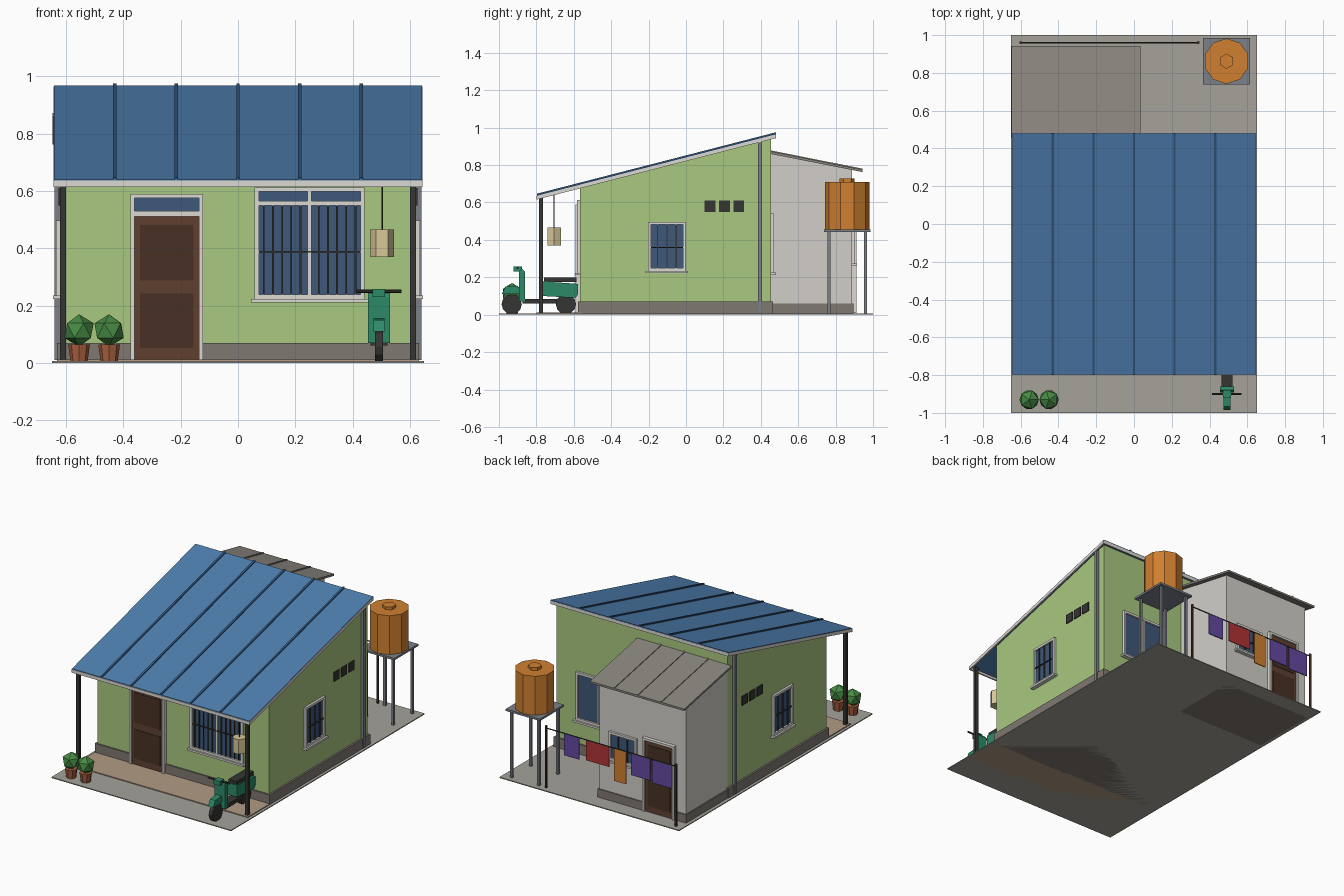
import bpy, bmesh, math
from mathutils import Matrix, Vector

if "Cube" in bpy.data.objects:
    bpy.data.objects.remove(bpy.data.objects["Cube"])


def mat(name, hexcol):
    m = bpy.data.materials.new(name)
    c = [int(hexcol[i:i + 2], 16) / 255 for i in (0, 2, 4)]
    m.diffuse_color = [((v + .055) / 1.055) ** 2.4 for v in c] + [1]
    m.use_nodes = True
    m.node_tree.nodes["Principled BSDF"].inputs["Base Color"].default_value = m.diffuse_color
    return m


GREEN, BLUE, RIB = mat("green_paint", "A9C880"), mat("blue_roof", "4F7FB0"), mat("rib_blue", "34587F")
WHITE, GLASS, DARK = mat("white_trim", "DCDAD4"), mat("glass", "3F5878"), mat("dark_metal", "353533")
PLINTH, WOOD, PANEL = mat("plinth", "807872"), mat("wood", "5E4030"), mat("wood_dark", "483024")
CONC, TILE, ANNEX = mat("concrete", "A5A29A"), mat("tile", "B39C86"), mat("annex_wall", "D2CFC8")
SHEET, STEEL, ORANGE = mat("annex_roof", "8A867E"), mat("steel", "7C8088"), mat("tank_orange", "D08030")
LEAF, POT, TEAL = mat("leaf", "478A44"), mat("clay", "A8603F"), mat("scooter_green", "2C8A68")
LAMP, VIOLET, RED = mat("lamp", "D8C898"), mat("violet_cloth", "6448A0"), mat("red_cloth", "B03434")


def finish(name, bm, m):
    bmesh.ops.recalc_face_normals(bm, faces=bm.faces)
    me = bpy.data.meshes.new(name)
    bm.to_mesh(me)
    bm.free()
    me.materials.append(m)
    ob = bpy.data.objects.new(name, me)
    bpy.context.collection.objects.link(ob)
    return ob


def box(name, x0, x1, y0, y1, z0, z1, m):
    bm = bmesh.new()
    s = Matrix.Diagonal((abs(x1 - x0), abs(y1 - y0), abs(z1 - z0), 1))
    t = Matrix.Translation(((x0 + x1) / 2, (y0 + y1) / 2, (z0 + z1) / 2))
    bmesh.ops.create_cube(bm, size=1, matrix=t @ s)
    return finish(name, bm, m)


def prism(name, profile, x0, x1, m):
    """Extrude a (y, z) profile along x."""
    bm = bmesh.new()
    f = bm.faces.new([bm.verts.new((x0, y, z)) for y, z in profile])
    r = bmesh.ops.extrude_face_region(bm, geom=[f])
    bmesh.ops.translate(bm, vec=(x1 - x0, 0, 0), verts=[v for v in r["geom"] if isinstance(v, bmesh.types.BMVert)])
    return finish(name, bm, m)


def rod(name, a, b, r1, m, n=8, r2=None, spin=0):
    """Cylinder or cone from a to b."""
    a, b = Vector(a), Vector(b)
    bm = bmesh.new()
    q = (b - a).to_track_quat('Z', 'Y').to_matrix().to_4x4()
    bmesh.ops.create_cone(bm, cap_ends=True, segments=n, radius1=r1, radius2=r1 if r2 is None else r2,
                          depth=(b - a).length,
                          matrix=Matrix.Translation((a + b) / 2) @ q @ Matrix.Rotation(spin, 4, 'Z'))
    return finish(name, bm, m)


# wall planes: (axis of outward normal, plane position, outward sign)
WALLS = {"front": ("y", -.567, -1), "back": ("y", .455, 1), "annex": ("y", .887, 1),
         "right": ("x", .62, 1), "left": ("x", -.62, -1)}


def on_wall(wall, name, u0, u1, z0, z1, depth, m, n0=-.005):
    ax, p, s = WALLS[wall]
    a, b = sorted((p + s * n0, p + s * depth))
    if ax == "y":
        return box(f"{wall}_{name}", u0, u1, a, b, z0, z1, m)
    return box(f"{wall}_{name}", a, b, u0, u1, z0, z1, m)


def frame(wall, name, u0, u1, z0, z1, t, d, bottom=True):
    on_wall(wall, name + "_frame_side_a", u0, u0 + t, z0, z1, d, WHITE)
    on_wall(wall, name + "_frame_side_b", u1 - t, u1, z0, z1, d, WHITE)
    on_wall(wall, name + "_frame_head", u0 + t, u1 - t, z1 - t, z1, d, WHITE)
    if bottom:
        on_wall(wall, name + "_frame_foot", u0 + t, u1 - t, z0, z0 + t, d, WHITE)


def window(wall, u0, u1, z0, z1, bars, mullion=False, grille=True):
    frame(wall, "window", u0, u1, z0, z1, .015, .015)
    on_wall(wall, "window_glass", u0 + .01, u1 - .01, z0 + .01, z1 - .01, .004, GLASS)
    on_wall(wall, "window_sill", u0 - .013, u1 + .013, z0 - .012, z0, .026, WHITE)
    if mullion:
        mid = (u0 + u1) / 2
        on_wall(wall, "window_mullion", mid - .007, mid + .007, z0, z1, .013, WHITE)
    if grille:
        top = z1 - .06 if wall == "front" else z1 - .015
        for i in range(1, bars + 1):
            u = u0 + (u1 - u0) * i / (bars + 1)
            on_wall(wall, f"window_bar_{i}", u - .003, u + .003, z0 + .015, top, .012, DARK, .006)
        mz = (z0 + top) / 2
        on_wall(wall, "window_cross_bar", u0 + .015, u1 - .015, mz - .003, mz + .003, .015, DARK, .008)


def door(wall, u0, u1, z1, leaf_top):
    frame(wall, "door", u0, u1, .01, z1, .015, .024, False)
    on_wall(wall, "door_leaf", u0 + .015, u1 - .015, .012, leaf_top, .014, WOOD)
    h = leaf_top - .012
    for i, (a, b) in enumerate(((.08, .46), (.55, .94))):
        on_wall(wall, f"door_panel_{i}", u0 + .033, u1 - .033, .012 + a * h, .012 + b * h, .017, PANEL)


# ground and porch
box("yard_slab", -.65, .65, -1, 1, 0, .006, CONC)
box("porch_floor", -.632, .632, -.8, -.56, 0, .012, TILE)

# main house walls and plinth
def roof_z(y):
    return .64 + .257 * (y + .797)


prism("main_walls", [(-.567, .01), (.455, .01), (.455, roof_z(.455) - .012), (-.567, roof_z(-.567) - .012)],
      -.62, .62, GREEN)
box("main_plinth", -.632, .632, -.577, .465, 0, .07, PLINTH)


# main roof with trim and ribs
def sloped(name, y0, y1, top, th, x0, x1, m):
    prism(name, [(y0, roof_z(y0) + top - th), (y1, roof_z(y1) + top - th),
                 (y1, roof_z(y1) + top), (y0, roof_z(y0) + top)], x0, x1, m)


sloped("roof_sheet", -.797, .48, 0, .012, -.643, .643, BLUE)
for s in (-1, 1):
    sloped(f"barge_board_{s}", -.797, .48, -.004, .02, s * .635, s * .645, WHITE)
box("front_fascia", -.645, .645, -.8, -.79, .615, .636, WHITE)
box("back_fascia", -.645, .645, .472, .481, .942, .963, WHITE)
for i in range(-2, 3):
    sloped(f"roof_rib_{i + 3}", -.797, .48, .007, .009, i * .215 - .006, i * .215 + .006, RIB)
for s in (-1, 1):
    box(f"porch_post_{s}", s * .6, s * .621, -.786, -.765, .006, roof_z(-.775) - .012, DARK)
    box(f"downpipe_{s}", s * .618, s * .64, .385, .407, .01, roof_z(.39) - .015, STEEL)

# rear annex
prism("annex_walls", [(.45, .01), (.887, .01), (.887, .775), (.45, .864)], -.62, .005, ANNEX)
box("annex_plinth", -.628, .013, .455, .895, 0, .06, PLINTH)
AR = [(.455, .859), (.943, .763), (.943, .776), (.455, .873)]
prism("annex_roof", AR, -.648, .035, SHEET)
for i in range(3):
    x = -.477 + .17 * i
    prism(f"annex_rib_{i}", [(y, z + .005) for y, z in AR], x - .006, x + .006, SHEET)

# doors and windows
door("front", -.376, -.122, .59, .512)
on_wall("front", "door_transom_bar", -.365, -.135, .512, .53, .022, WHITE)
on_wall("front", "door_transom_glass", -.365, -.135, .53, .578, .01, GLASS)
window("front", .058, .442, .223, .613, 11, True)
on_wall("front", "window_transom_bar", .07, .43, .549, .566, .014, WHITE)
window("back", .15, .472, .225, .54, 0, True, False)
window("annex", -.27, -.07, .274, .46, 2)
door("annex", -.55, -.32, .49, .475)
for w in ("left", "right"):
    window(w, -.203, -.002, .235, .497, 3)
    for i in range(3):
        on_wall(w, f"vent_{i}", .1 + .077 * i, .157 + .077 * i, .55, .61, .006, DARK)

# hanging porch lantern
rod("lantern", (.503, -.705, .37), (.503, -.705, .465), .042, LAMP, 6, spin=math.pi / 6 * 0)
rod("lantern_cord", (.503, -.705, .465), (.503, -.705, .655), .003, DARK, 6)
bpy.data.objects["lantern"].data.transform(
    Matrix.Translation((.503, -.705, 0)) @ Matrix.Rotation(math.pi / 6, 4, 'Z') @ Matrix.Translation((-.503, .705, 0)))

# potted shrubs
for i, x in enumerate((-.555, -.45)):
    rod(f"pot_{i}", (x, -.93, .006), (x, -.93, .065), .03, POT, 8, .038)
    bm = bmesh.new()
    bmesh.ops.create_icosphere(bm, subdivisions=1, radius=.057,
                               matrix=Matrix.Translation((x, -.93, .113)) @ Matrix.Rotation(i * .6, 4, 'Z'))
    finish(f"shrub_{i}", bm, LEAF)

# parked scooter
X = .492
for n, y in (("front", -.932), ("rear", -.642)):
    rod(f"scooter_{n}_wheel", (X - .014, y, .056), (X + .014, y, .056), .054, DARK, 12)
prism("scooter_front_fender", [(-.985, .11), (-.965, .15), (-.9, .155), (-.88, .11)], X - .019, X + .019, TEAL)
prism("scooter_leg_shield", [(-.893, .07), (-.86, .07), (-.86, .23), (-.88, .25), (-.893, .23)],
      X - .038, X + .038, TEAL)
box("scooter_head", X - .022, X + .022, -.922, -.878, .23, .258, TEAL)
box("scooter_badge_lamp", X - .018, X + .018, -.9, -.885, .123, .142, TEAL)
rod("scooter_handlebar", (X - .078, -.9, .25), (X + .078, -.9, .25), .006, DARK, 6)
box("scooter_footboard", X - .03, X + .03, -.875, -.69, .06, .085, DARK)
prism("scooter_body", [(-.765, .1), (-.59, .09), (-.577, .11), (-.577, .165), (-.765, .178)], X - .037, X + .037, TEAL)
box("scooter_seat", X - .03, X + .03, -.76, -.585, .174, .198, DARK)

# water tank on stand
TX, TY = .49, .862
rod("water_tank", (TX, TY, .455), (TX, TY, .71), .12, ORANGE, 10)
rod("tank_lid", (TX, TY, .705), (TX, TY, .728), .04, ORANGE, 6)
box("tank_platform", TX - .124, TX + .124, TY - .124, TY + .124, .443, .456, STEEL)
for sx in (-1, 1):
    for sy in (-1, 1):
        x, y = TX + sx * .098, TY + sy * .098
        box(f"tank_leg_{sx}_{sy}", x - .008, x + .008, y - .008, y + .008, .004, .445, STEEL)

# clothesline with washing
for i, x in enumerate((-.6, .34)):
    rod(f"line_pole_{i}", (x, .96, .004), (x, .96, .41), .008, PANEL, 6)
rod("clothesline", (-.6, .96, .395), (.34, .96, .395), .004, DARK, 6)
for i, (a, b, h, m) in enumerate(((.1, .208, .14, VIOLET), (-.117, .05, .13, RED), (-.24, -.153, .21, ORANGE),
                                  (-.413, -.276, .14, VIOLET), (-.572, -.428, .15, VIOLET))):
    box(f"washing_{i}", a, b, .957, .963, .393 - h, .393, m)
